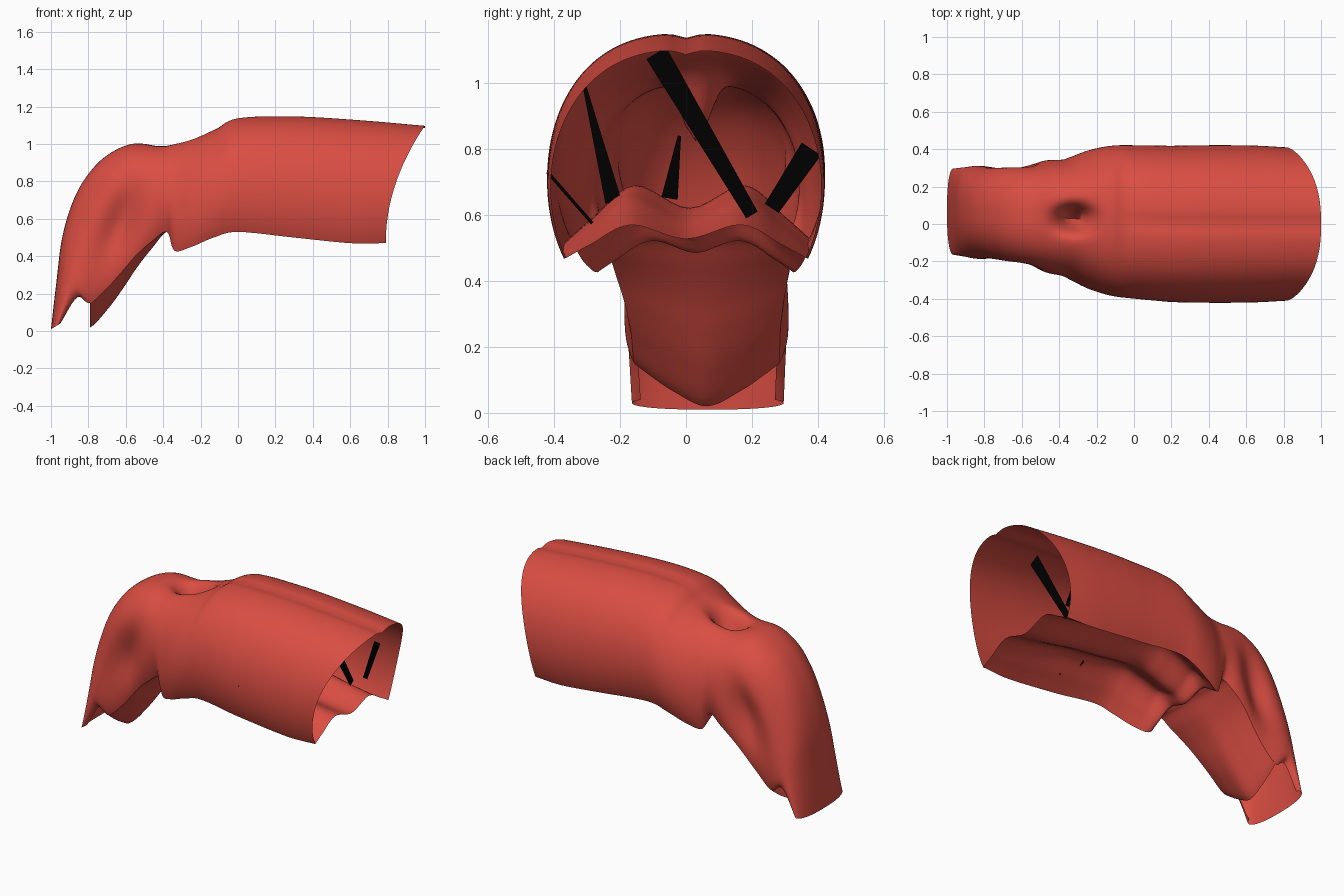
import bpy
from math import cos, exp, radians, sin
from mathutils import Vector

cube = bpy.data.objects.get("Cube")
if cube:
    bpy.data.objects.remove(cube, do_unlink=True)


def material(name, *rgb):
    mat = bpy.data.materials.new(name)
    mat.use_nodes = True
    mat.diffuse_color = (*rgb, 1)
    shader = mat.node_tree.nodes["Principled BSDF"]
    shader.inputs["Base Color"].default_value = (*rgb, 1)
    return mat


red = material("coral red", 0.7, 0.075, 0.055)
black = material("black", 0, 0, 0)


def clamp(value):
    return min(1, max(0, value))


def spline(points, steps):
    """Smooth curve through points of any dimension."""
    pts = [Vector(p) for p in points]
    first, last = pts[0], pts[-1]
    pts = [first + first - pts[1]] + pts + [last + last - pts[-2]]
    out = []
    for before, start, end, after in zip(pts, pts[1:], pts[2:], pts[3:]):
        leave, arrive = (end - before) / 2, (after - start) / 2
        for i in range(steps):
            t = i / steps
            ease = t * t * (3 - t - t)
            out.append(start.lerp(end, ease) + leave * t * (1 - t) ** 2
                       - arrive * t * t * (1 - t))
    return out + [last]


def add_mesh(name, verts, faces, mat):
    mesh = bpy.data.meshes.new(name)
    mesh.from_pydata(verts, [], faces)
    mesh.materials.append(mat)
    obj = bpy.data.objects.new(name, mesh)
    bpy.context.collection.objects.link(obj)
    return obj


def loft(name, rows, mat):
    """Skin equal rows of points into one smooth sheet."""
    width = len(rows[0])
    faces = []
    for r in range(len(rows) - 1):
        for c in range(width - 1):
            here = r * width + c
            faces.append((here, here + 1, here + width + 1, here + width))
    verts = [point for row in rows for point in row]
    obj = add_mesh(name, verts, faces, mat)
    bpy.context.view_layer.objects.active = obj
    obj.select_set(True)
    bpy.ops.object.shade_smooth_by_angle(angle=1)
    obj.select_set(False)


# Arch profile: share of the half width, share of the height
arch = []
columns = 80
for i in range(columns + 1):
    angle = radians(-31 + 242 * i / columns)
    side = 1 if cos(angle) > 0 else -1
    arch.append((side * abs(cos(angle)) ** 0.8, 0.34 + 0.66 * sin(angle)))

# Stations from the open end to the snout: top x, top z, bottom x, bottom z, half width
steps = 6
stations = spline([
    (1, 1.1, 0.79, 0.47, 0.41),
    (0.65, 1.13, 0.6, 0.47, 0.42),
    (0.3, 1.15, 0.3, 0.5, 0.42),
    (0, 1.14, 0, 0.53, 0.41),
    (-0.12, 1.08, -0.13, 0.5, 0.4),
    (-0.23, 1.04, -0.25, 0.45, 0.37),
    (-0.33, 1.02, -0.34, 0.43, 0.33),
    (-0.42, 1, -0.38, 0.53, 0.31),
    (-0.57, 1, -0.46, 0.48, 0.31),
    (-0.7, 0.94, -0.54, 0.41, 0.3),
    (-0.8, 0.84, -0.61, 0.33, 0.28),
    (-0.88, 0.7, -0.69, 0.24, 0.26),
    (-0.94, 0.5, -0.79, 0.15, 0.25),
    (-0.97, 0.27, -0.86, 0.18, 0.24),
    (-1, 0.01, -0.95, 0.04, 0.23)], steps)
floor_rows = 12 * steps + 1


def bump(a, b):
    return exp(-a * a - b * b)


# Outer shell with a faint groove along the top, hollow cheeks and a pit on the crown
def shell_row(station):
    top_x, top_z, low_x, low_z, half_width = station
    centre = 0.055 * max(0, 0.2 - top_x)
    rim_curve = 1 + 1.7 * max(0, top_x - 0.4)
    groove = 0.014 * clamp(4 * top_x + 0.6)
    row = []
    for across, up in arch:
        x = low_x + (top_x - low_x) * max(up, 0) ** rim_curve
        z = low_z + (top_z - low_z) * up
        rise = z - 0.57
        cheek = bump((x + 0.63 - 0.3 * rise) / 0.1, rise / 0.21)
        y = centre + half_width * across * (1 - 0.25 * cheek)
        if up > 0.7:
            z -= 0.2 * bump((x + 0.32) / 0.085, (y - 0.03) / 0.06)
            z -= groove * bump(across / 0.08, 0)
        row.append(Vector((x, y, z)))
    return row


shell = [shell_row(station) for station in stations]
loft("outer_shell", shell, red)


# Floor between the lower edges: twin humps in the body, a hanging trough under the snout
def floor_row(station, edge):
    top_x = station[0]
    hump = (0.16 - 0.1 * max(0, top_x - 0.4)) * clamp((top_x + 0.42) / 0.15)
    drop = 0.13 * clamp((-0.42 - top_x) / 0.52)
    side, middle = hump - 0.65 * drop, 0.57 * hump - drop
    outer = [(0, 0), (0.1, 0.4 * side), (0.27, side)]
    section = outer + [(0.5, middle)] + [(1 - t, h) for t, h in reversed(outer)]
    return [edge[0].lerp(edge[-1], t) + Vector((0, 0, h)) for t, h in spline(section, steps)]


floor = [floor_row(s, edge) for s, edge in zip(stations[:floor_rows], shell)]
loft("floor_panel", floor, red)


# Thin dark struts between roof and floor, each end given as y, z and width
def strut(name, x, top, bottom):
    upper, lower = Vector(top[:2]), Vector(bottom[:2])
    along = (upper - lower).normalized()
    cross = Vector((along.y, -along.x)) / 2
    corners = [upper - cross * top[2], upper + cross * top[2],
               lower + cross * bottom[2], lower - cross * bottom[2]]
    add_mesh(name, [(x, c.x, c.y) for c in corners], [range(4)], black)


strut("long_strut", 0.65, (-0.09, 1.09, 0.07), (0.2, 0.6, 0.04))
strut("right_strut", 0.2, (-0.31, 1, 0.01), (-0.22, 0.64, 0.05))
strut("middle_strut", 0.2, (-0.02, 0.84, 0.01), (-0.05, 0.65, 0.05))
strut("left_strut", 0.7, (0.38, 0.8, 0.07), (0.26, 0.62, 0.05))
strut("edge_strut", 0.3, (-0.42, 0.73, 0.01), (-0.28, 0.57, 0.01))
